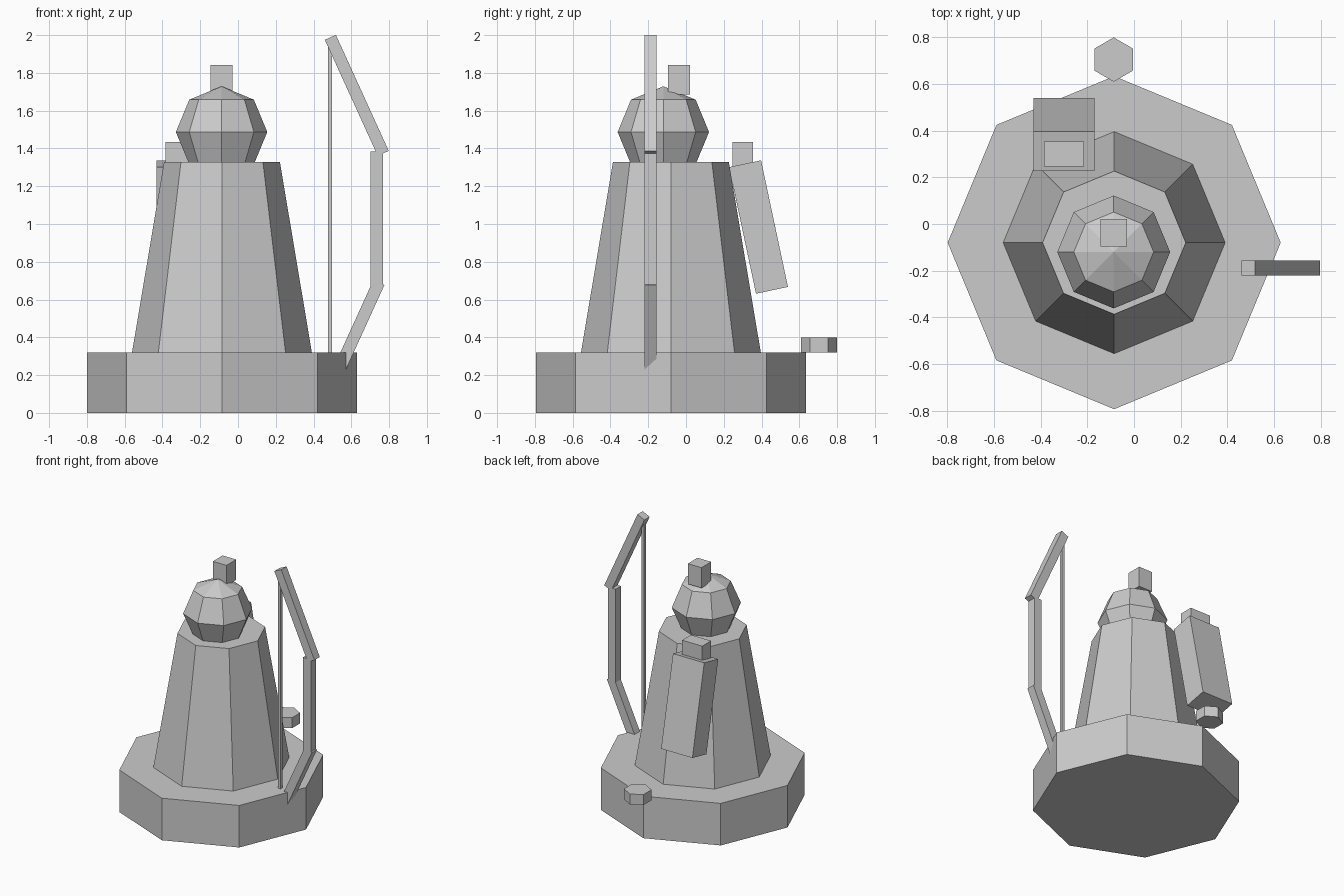
import bpy, math

if "Cube" in bpy.data.objects:
    bpy.data.objects.remove(bpy.data.objects["Cube"])


def octagon_cone(name, sides, r1, r2, centre, z0, z1, turn=0.0):
    bpy.ops.mesh.primitive_cone_add(vertices=sides, radius1=r1, radius2=r2, depth=z1 - z0,
                                    location=(*centre, (z0 + z1) / 2), rotation=(0, 0, turn))
    bpy.context.object.name = name


def box(name, centre, size, rot=(0, 0, 0)):
    bpy.ops.mesh.primitive_cube_add(size=1, location=centre,
                                    rotation=[math.radians(a) for a in rot])
    ob = bpy.context.object
    ob.name = name
    ob.scale = size
    bpy.ops.object.transform_apply(location=False, rotation=False, scale=True)


# Base and robed body
octagon_cone("base", 8, 0.714, 0.714, (-0.085, -0.08), 0, 0.32)
octagon_cone("body", 8, 0.476, 0.307, (-0.085, -0.08), 0.32, 1.327)

# Head and topknot
bpy.ops.mesh.primitive_uv_sphere_add(segments=8, ring_count=4, radius=0.242,
                                     location=(-0.087, -0.12, 1.487))
bpy.context.object.name = "head"
box("topknot", (-0.087, -0.038, 1.763), (0.115, 0.117, 0.155))

# Quiver on the back with its arrow bundle
box("quiver", (-0.3, 0.384, 0.984), (0.263, 0.173, 0.685), (12, 0, 0))
box("arrow_bundle", (-0.3, 0.301, 1.355), (0.17, 0.107, 0.16))

# Hexagonal knob behind the base
octagon_cone("rear_knob", 6, 0.095, 0.095, (-0.087, 0.705), 0.32, 0.4)

# Bow: grip, two limbs and the string
BOW_Y = -0.188
box("bow_grip", (0.734, BOW_Y, 1.028), (0.066, 0.064, 0.71))
for name, x, z, tilt in (("bow_upper_limb", 0.629, 1.681, -24.5),
                         ("bow_lower_limb", 0.606, 0.383, 24.5)):
    box(name, (x, BOW_Y, z), (0.064, 0.064, 0.675), (0, tilt, 0))
box("bow_string", (0.487, BOW_Y, 1.03), (0.023, 0.023, 1.84))
